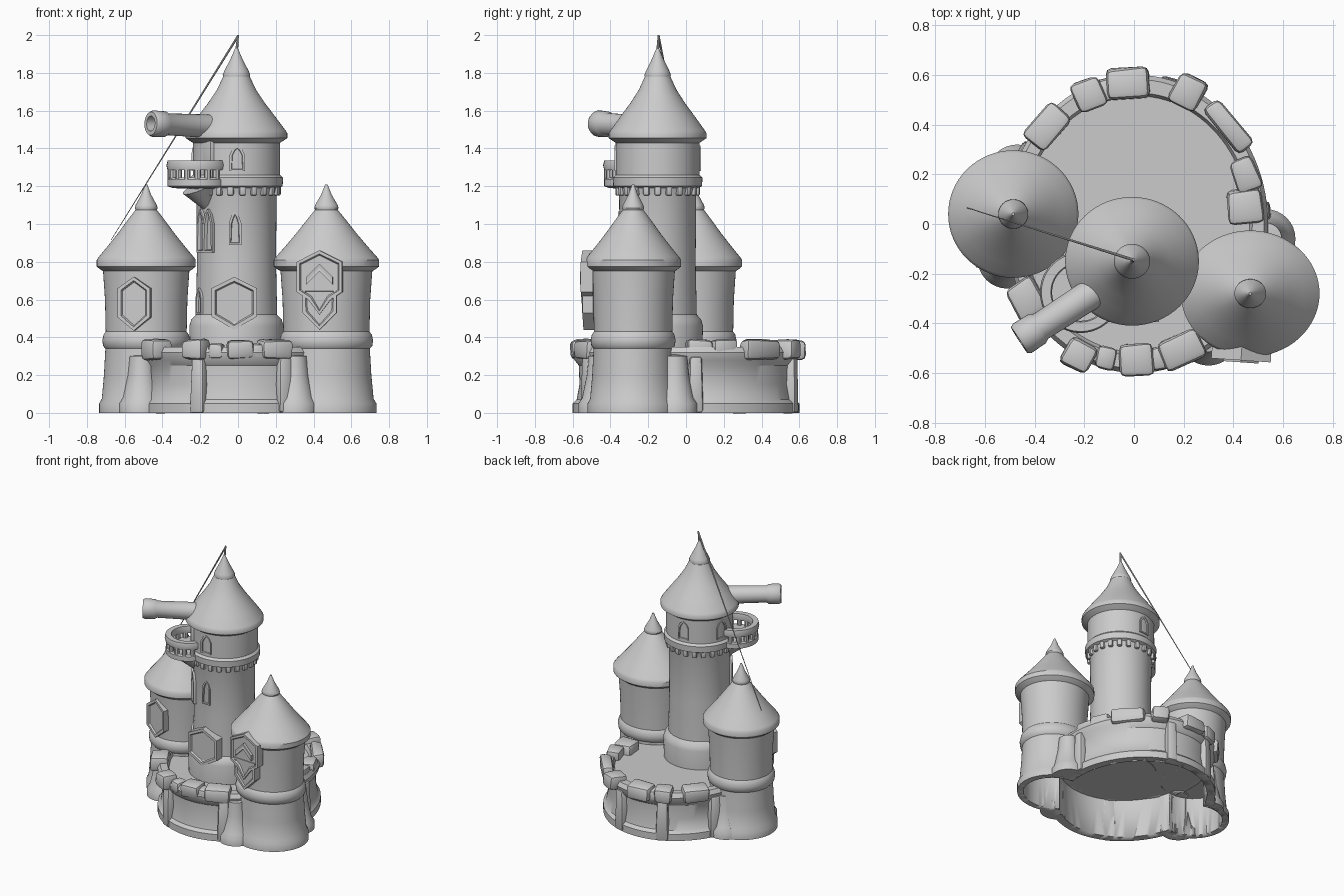
import bpy, bmesh, random
from math import sin, cos, pi, radians, atan2
from mathutils import Vector, Matrix

random.seed(4)
if "Cube" in bpy.data.objects:
    bpy.data.objects.remove(bpy.data.objects["Cube"])

GREY = (0.6, 0.6, 0.6, 1)
stone = bpy.data.materials.new("plain grey")
stone.use_nodes = True
stone.diffuse_color = GREY
stone.node_tree.nodes["Principled BSDF"].inputs["Base Color"].default_value = GREY


def finish(name, bm, matrix):
    bmesh.ops.transform(bm, matrix=matrix, verts=bm.verts)
    bmesh.ops.recalc_face_normals(bm, faces=bm.faces)
    mesh = bpy.data.meshes.new(name)
    bm.to_mesh(mesh)
    bm.free()
    ob = bpy.data.objects.new(name, mesh)
    bpy.context.collection.objects.link(ob)
    mesh.materials.append(stone)
    bpy.ops.object.select_all(action="DESELECT")
    ob.select_set(True)
    bpy.context.view_layer.objects.active = ob
    bpy.ops.object.shade_smooth_by_angle(angle=radians(35))
    return ob


def lathe(name, profile, matrix, n=64):
    """Spin a (radius, height) profile; radius 0 means a point on the axis."""
    bm = bmesh.new()
    rings = []
    for r, z in profile:
        if r == 0:
            rings.append([bm.verts.new((0, 0, z))] * n)
        else:
            rings.append([bm.verts.new((r * cos(2 * pi * i / n), r * sin(2 * pi * i / n), z))
                          for i in range(n)])
    for a, b in zip(rings, rings[1:]):
        for i in range(n):
            j = (i + 1) % n
            bm.faces.new(list(dict.fromkeys([a[i], a[j], b[j], b[i]])))
    return finish(name, bm, matrix)


def along(start, end):
    """Matrix that moves the z axis onto the line from start to end."""
    d = Vector(end) - Vector(start)
    return Matrix.Translation(start) @ d.to_track_quat("Z", "Y").to_matrix().to_4x4(), d.length


def rod(name, start, end, r1, r2, n=10):
    m, length = along(start, end)
    return lathe(name, [(0, 0), (r1, 0), (r2, length), (0, length)], m, n)


def block(name, loc, size, az, bevel=0.02, jitter=0.0, taper=1.0):
    """Rounded stone whose local x points outwards."""
    bm = bmesh.new()
    bmesh.ops.create_cube(bm, size=1)
    for v in bm.verts:
        k = taper if v.co.z > 0 else 1
        v.co = Vector((v.co.x * size[0] * k, v.co.y * size[1] * k, v.co.z * size[2]))
        v.co += Vector([random.uniform(-jitter, jitter) for _ in range(3)])
    bmesh.ops.bevel(bm, geom=bm.edges[:], offset=bevel, segments=2, profile=0.5, affect="EDGES")
    return finish(name, bm, Matrix.Translation(loc) @ Matrix.Rotation(az, 4, "Z"))


def plaque(name, outline, loc, az, depth, rim, sink):
    """Extruded outline (across, up) facing outwards along az, with a sunken field."""
    bm = bmesh.new()
    face = bm.faces.new([bm.verts.new((0, x, z)) for x, z in outline])
    out = bmesh.ops.extrude_face_region(bm, geom=[face])
    bmesh.ops.translate(bm, vec=(depth, 0, 0),
                        verts=[v for v in out["geom"] if isinstance(v, bmesh.types.BMVert)])
    front = [f for f in out["geom"] if isinstance(f, bmesh.types.BMFace)]
    bmesh.ops.recalc_face_normals(bm, faces=bm.faces)
    bmesh.ops.inset_region(bm, faces=front, thickness=rim)
    bmesh.ops.inset_region(bm, faces=front, thickness=0.008, depth=-sink)
    return finish(name, bm, Matrix.Translation(loc) @ Matrix.Rotation(az, 4, "Z"))


def placed(x, y, sx=1, sy=1):
    return Matrix.Translation((x, y, 0)) @ Matrix.Diagonal((sx, sy, 1, 1))


# Round court with plinth, wall and parapet
AX, AY = 0.53, 0.6
hollowed = [lathe("court_wall", [(0, 0), (1, 0), (1, .05), (.965, .07), (.94, .15), (.945, .25),
                                 (.985, .28), (1, .32), (.97, .35), (.88, .35), (.86, .322),
                                 (0, .322)], placed(.01, 0, AX, AY), 96)]

# Two side towers with the same silhouette
SIDE = [(0, 0), (.265, 0), (.265, .05), (.25, .075), (.238, .2), (.23, .34), (.243, .355),
        (.247, .385), (.24, .415), (.228, .43), (.232, .6), (.243, .75), (.262, .762),
        (.279, .775), (.279, .81), (.268, .825), (.215, .885), (.16, .95), (.105, 1.02),
        (.06, 1.075), (.064, 1.085), (.06, 1.1), (.028, 1.155), (.006, 1.21), (0, 1.21)]
hollowed.append(lathe("large_side_tower", SIDE, placed(.468, -.28, 1, .91)))
hollowed.append(lathe("small_side_tower", SIDE, placed(-.486, .04, .94, .92)))

# Flared buttresses on the wall
for deg in (-115, -63, 5, 75, 112, 150):
    a = radians(deg)
    hollowed.append(block("buttress", (.01 + .505 * cos(a), .57 * sin(a), .15), (.08, .085, .3),
                          a, .015, .004, .8))

# Flared masonry filling the corners between wall and side towers
for x, y in ((-.47, .2), (-.51, -.14), (.3, -.45), (.53, -.06)):
    hollowed.append(lathe("corner_masonry", [(0, 0), (.12, 0), (.12, .05), (.1, .08), (.075, .2),
                                             (.065, .3), (0, .31)], placed(x, y), 32))

# Hollow out the underside so that all of these share one open cavity
cutters = [lathe("cutter", [(0, -.1), (1, -.1), (1, .285), (0, .285)], m, 48) for m in
           (placed(.01, 0, .475, .542), placed(.468, -.28, .22, .2), placed(-.486, .04, .205, .2))]
for ob in hollowed:
    bpy.context.view_layer.objects.active = ob
    for c in cutters:
        mod = ob.modifiers.new("hollow", "BOOLEAN")
        mod.object, mod.operation, mod.solver = c, "DIFFERENCE", "EXACT"
        bpy.ops.object.modifier_apply(modifier=mod.name)
for c in cutters:
    bpy.data.objects.remove(c)

# Parapet stones: position, depth and width along the wall
STONES = [(-.02, .565, .125, .17), (.22, .53, .125, .12), (-.18, .525, .125, .12),
          (-.35, .39, .11, .18), (.38, .39, .08, .23), (.45, .2, .1, .13), (.445, .07, .14, .14),
          (.01, -.545, .125, .14), (-.22, -.53, .125, .13), (.19, -.505, .125, .17),
          (-.43, -.3, .125, .15)]
for x, y, deep, wide in STONES:
    block("parapet_stone", (x, y, .335), (deep, wide, .105), atan2(y / AY ** 2, x / AX ** 2),
          .024, .008)
for x, y in ((-.115, -.54), (-.11, .54), (.1, -.54)):
    block("low_stone", (x, y, .325), (.09, .08, .08), atan2(y, x), .02, .005)

# Main tower
MX, MY = -.008, -.15
lathe("main_tower", [(0, .28), (.235, .28), (.24, .46), (.23, .495), (.207, .52), (.201, .8),
                     (.204, 1.15), (.215, 1.19), (.235, 1.2), (.237, 1.245), (.222, 1.26),
                     (.222, 1.43), (.245, 1.445), (.259, 1.455), (.259, 1.48), (.25, 1.495),
                     (.2, 1.565), (.145, 1.64), (.1, 1.71), (.068, 1.78), (.07, 1.79),
                     (.062, 1.81), (.03, 1.875), (.007, 1.93), (0, 1.93)],
      placed(MX, MY, 1.04, 1))

# Row of corbels under the upper drum
for i in range(22):
    a = 2 * pi * i / 22
    block("corbel", (MX + .217 * cos(a), MY + .208 * sin(a), 1.18), (.035, .034, .06), a, .01)


# Pointed windows with raised frames
def window(deg, z, w, h, r):
    a = radians(deg)
    pts = [(-w, 0), (w, 0), (w, h * .65), (w * .6, h * .88), (0, h), (-w * .6, h * .88), (-w, h * .65)]
    loc = (MX + r * 1.04 * cos(a), MY + r * sin(a), z)
    plaque("window", pts, loc, a, .028, .013, .018)


for deg in (-89, 95, 165):
    window(deg, 1.28, .04, .135, .2)
window(-92, .89, .033, .175, .182)
window(-155, .52, .033, .14, .188)
for deg in (-133, -149):
    window(deg, .85, .034, .23, .19)

# Shields
HEX = [(0, 0), (.12, .07), (.12, .22), (0, .28), (-.12, .22), (-.12, .07)]
plaque("main_shield", HEX, (-.02, -.33, .44), -pi / 2, .065, .022, .012)
TALL = [(x * .73, z * 1.02) for x, z in HEX]
plaque("small_shield", TALL, (-.54, -.14, .435), radians(-103), .055, .02, .012)
plaque("large_shield", [(0, 0), (.09, .09), (.09, .22), (-.09, .22), (-.09, .09)],
       (.435, -.485, .44), radians(-94), .058, .02, .01)
plaque("shield_top", [(0, .08), (.06, .16), (.12, .2), (.12, .36), (0, .42), (-.12, .36),
                      (-.12, .2), (-.06, .16)], (.435, -.485, .44), radians(-94), .064, .018, .012)
plaque("chevron", [(-.07, 0), (0, .07), (.07, 0), (.07, .04), (0, .11), (-.07, .04)],
       (.433, -.525, .68), radians(-94), .032, .006, .002)

# Curved balcony with a corbelled foot, balusters and rail
BX, BY, BR = -.215, -.275, .158
lathe("balcony_floor", [(0, 1.185), (.13, 1.19), (BR, 1.2), (BR, 1.235), (.15, 1.245), (0, 1.245)],
      placed(BX, BY), 40)
rod("balcony_foot", (-.145, -.24, 1.07), (-.2, -.27, 1.2), .02, .1, 24)
lathe("balcony_rail", [(BR, 1.285), (BR + .006, 1.31), (BR, 1.335), (.12, 1.335),
                       (.115, 1.31), (.12, 1.285), (BR, 1.285)], placed(BX, BY), 40)
for i in range(16):
    a = 2 * pi * i / 16
    p = Vector((BX + .14 * cos(a), BY + .14 * sin(a), 1.23))
    rod("baluster", p, p + Vector((0, 0, .08)), .018, .018, 8)

# Balcony doorway and telescope leaving the roof
block("doorway", (-.14, -.27, 1.37), (.1, .13, .27), radians(-147), .012)
frame, L = along((-.1, -.235, 1.515), (-.462, -.468, 1.532))
lathe("telescope", [(0, 0), (.063, 0), (.058, L - .1), (.068, L - .085), (.07, L - .015),
                    (.062, L), (.04, L), (.036, L - .07), (0, L - .07)], frame, 32)

# Mast and rope down to the small side tower
top = Vector((0, -.145, 1.995))
rod("mast", (MX, MY, 1.91), top + Vector((0, 0, .005)), .008, .005)
rod("rope", top, (-.672, .065, .915), .006, .0015)
